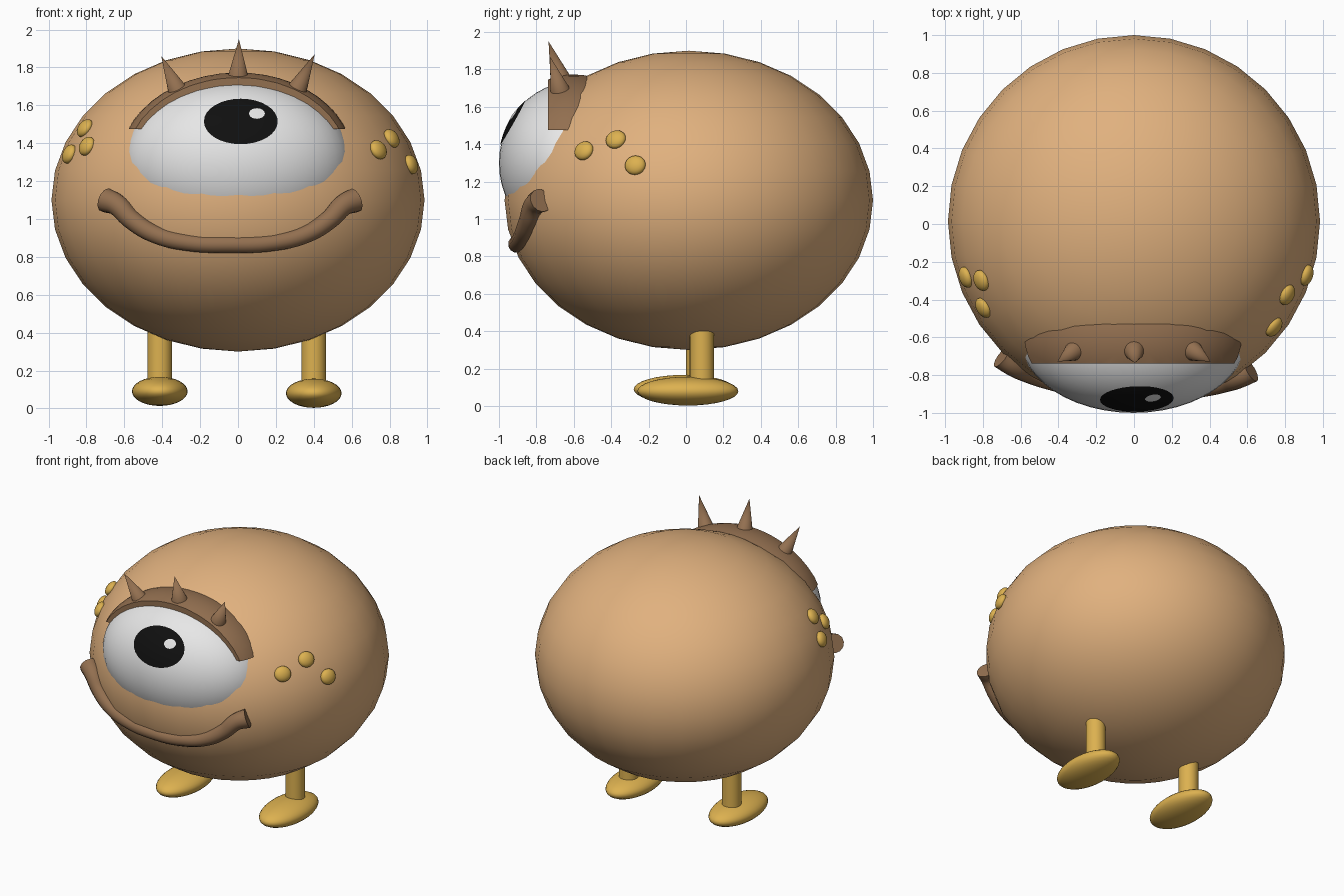
import bpy, bmesh, math
from mathutils import Vector, Matrix

if "Cube" in bpy.data.objects:
    bpy.data.objects.remove(bpy.data.objects["Cube"])


def material(name, rgb):
    m = bpy.data.materials.new(name)
    m.diffuse_color = (*rgb, 1)
    m.use_nodes = True
    m.node_tree.nodes["Principled BSDF"].inputs["Base Color"].default_value = m.diffuse_color
    return m


TAN = material("tan skin", (0.75, 0.44, 0.21))
BROWN = material("brown", (0.29, 0.16, 0.08))
GOLD = material("gold", (0.72, 0.44, 0.08))
WHITE = material("eye white", (0.85, 0.85, 0.85))
BLACK = material("pupil black", (0.005, 0.005, 0.005))

BODY_C, BODY_R = Vector((0, 0.015, 1.1)), Vector((0.985, 0.985, 0.8))
EYE_C, EYE_R = Vector((-0.003, -0.6, 1.3)), Vector((0.6, 0.4, 0.434))


def finish(name, bm, mat, angle=50):
    me = bpy.data.meshes.new(name)
    bmesh.ops.recalc_face_normals(bm, faces=bm.faces)
    bm.to_mesh(me)
    bm.free()
    me.materials.append(mat)
    ob = bpy.data.objects.new(name, me)
    bpy.context.collection.objects.link(ob)
    bpy.ops.object.select_all(action='DESELECT')
    ob.select_set(True)
    bpy.context.view_layer.objects.active = ob
    bpy.ops.object.shade_smooth_by_angle(angle=math.radians(angle))
    return ob


def ellipsoid_bm(center, radii, segs=32, rings=16, rot=None):
    bm = bmesh.new()
    mat = Matrix.Translation(center) @ (rot or Matrix()) @ Matrix.Diagonal((*radii, 1))
    bmesh.ops.create_uvsphere(bm, u_segments=segs, v_segments=rings, radius=1, matrix=mat)
    return bm


def front_y(center, radii, x, z):
    """y of the front of an ellipsoid at (x, z)."""
    s = 1 - ((x - center.x) / radii.x) ** 2 - ((z - center.z) / radii.z) ** 2
    return center.y - radii.y * math.sqrt(max(s, 0))


def cone(name, base, tip, r1, r2, mat, segs):
    base, tip = Vector(base), Vector(tip)
    d = tip - base
    bm = bmesh.new()
    m = Matrix.Translation((base + tip) / 2) @ d.to_track_quat('Z', 'Y').to_matrix().to_4x4()
    bmesh.ops.create_cone(bm, cap_ends=True, segments=segs, radius1=r1, radius2=r2,
                          depth=d.length, matrix=m)
    return finish(name, bm, mat)


def eye_patch(name, cx, cz, rx, rz, grow, mat, rings=6, segs=32):
    """Thin oval lying on the eyeball."""
    bm = bmesh.new()
    radii = EYE_R * grow

    def vert(f, a):
        x, z = cx + rx * f * math.cos(a), cz + rz * f * math.sin(a)
        return bm.verts.new((x, front_y(EYE_C, radii, x, z), z))

    mid = vert(0, 0)
    loops = [[vert(i / rings, 2 * math.pi * k / segs) for k in range(segs)]
             for i in range(1, rings + 1)]
    for k in range(segs):
        n = (k + 1) % segs
        bm.faces.new((mid, loops[0][k], loops[0][n]))
        for a, b in zip(loops, loops[1:]):
            bm.faces.new((a[k], b[k], b[n], a[n]))
    ob = finish(name, bm, mat)
    # face the patch forward
    if ob.data.polygons[0].normal.y > 0:
        ob.data.flip_normals()


# Round body and single eyeball
finish("body", ellipsoid_bm(BODY_C, BODY_R), TAN)
finish("eyeball", ellipsoid_bm(EYE_C, EYE_R, 48, 24), WHITE)
eye_patch("pupil", 0.015, 1.515, 0.195, 0.12, 1.008, BLACK)
eye_patch("eye_highlight", 0.10, 1.557, 0.042, 0.028, 1.018, WHITE, 3, 20)

# Eyelid: larger shell with the front and bottom sliced off
bm = ellipsoid_bm((-0.008, -0.6, 1.3), (0.62, 0.42, 0.473), 48, 24,
                  Matrix.Rotation(math.radians(-1.5), 4, 'Y'))
for co, no in (((0, -0.738, 0), (0, -1, 0)), ((0, 0, 1.475), (0, 0, -1))):
    cut = bmesh.ops.bisect_plane(bm, geom=bm.verts[:] + bm.edges[:] + bm.faces[:],
                                 plane_co=co, plane_no=no, clear_outer=True)
    edges = [e for e in cut['geom_cut'] if isinstance(e, bmesh.types.BMEdge)]
    bmesh.ops.holes_fill(bm, edges=edges, sides=0)
finish("eyelid", bm, BROWN, 40)

# Lash spikes
for name, base, tip in (("left_lash", (-0.305, -0.665, 1.65), (-0.405, -0.728, 1.86)),
                        ("middle_lash", (0, -0.665, 1.73), (0.005, -0.735, 1.95)),
                        ("right_lash", (0.30, -0.665, 1.66), (0.405, -0.728, 1.87))):
    cone(name, base, tip, 0.06, 0.0, BROWN, 20)

# Smiling lip: tube following the body (half offset, height, inset, radius)
half = [(0.66, 1.10, -0.025, 0.065), (0.60, 1.075, -0.015, 0.058),
        (0.52, 0.995, -0.005, 0.052), (0.40, 0.92, 0.005, 0.048), (0.22, 0.875, 0.018, 0.046)]
path = [(-h[0], *h[1:]) for h in half] + [(0, 0.866, 0.022, 0.046)] + half[::-1]
cu = bpy.data.curves.new("mouth", 'CURVE')
cu.dimensions = '3D'
cu.bevel_depth = 1.0
cu.bevel_resolution = 4
cu.resolution_u = 6
cu.use_fill_caps = True
sp = cu.splines.new('BEZIER')
sp.bezier_points.add(len(path) - 1)
for p, (dx, z, inset, r) in zip(sp.bezier_points, path):
    x = dx - 0.04
    p.co = (x, front_y(BODY_C, BODY_R, x, z) + inset, z)
    p.radius = r
    p.handle_left_type = p.handle_right_type = 'AUTO'
curve_ob = bpy.data.objects.new("mouth_path", cu)
bpy.context.collection.objects.link(curve_ob)
bpy.context.view_layer.update()
bm = bmesh.new()
bm.from_mesh(curve_ob.to_mesh())
curve_ob.to_mesh_clear()
bpy.data.objects.remove(curve_ob)
bmesh.ops.remove_doubles(bm, verts=bm.verts, dist=0.0005)
finish("mouth", bm, BROWN)

# Cheek spots lying flat on the body
spots = [(0.74, -0.545, 1.365), (0.81, -0.375, 1.425), (0.925, -0.275, 1.29),
         (-0.81, -0.30, 1.48), (-0.80, -0.445, 1.385), (-0.90, -0.285, 1.345)]
for i, p in enumerate(spots):
    p = Vector(p)
    d = p - BODY_C
    n = Vector([d[k] / BODY_R[k] ** 2 for k in range(3)]).normalized()
    p = BODY_C + d / Vector([d[k] / BODY_R[k] for k in range(3)]).length
    rot = n.to_track_quat('Z', 'Y').to_matrix().to_4x4()
    finish(f"cheek_spot_{i + 1}", ellipsoid_bm(p, (0.057, 0.053, 0.032), 24, 12, rot), GOLD)

# Legs and flat oval feet
for side, x, y, z in (("left", -0.413, 0.065, 0.09), ("right", 0.40, 0.085, 0.08)):
    cone(side + "_leg", (x, y, z), (x, y, 0.5), 0.065, 0.065, GOLD, 32)
    finish(side + "_foot", ellipsoid_bm((x, y - 0.075, z), (0.147, 0.27, 0.077)), GOLD)
